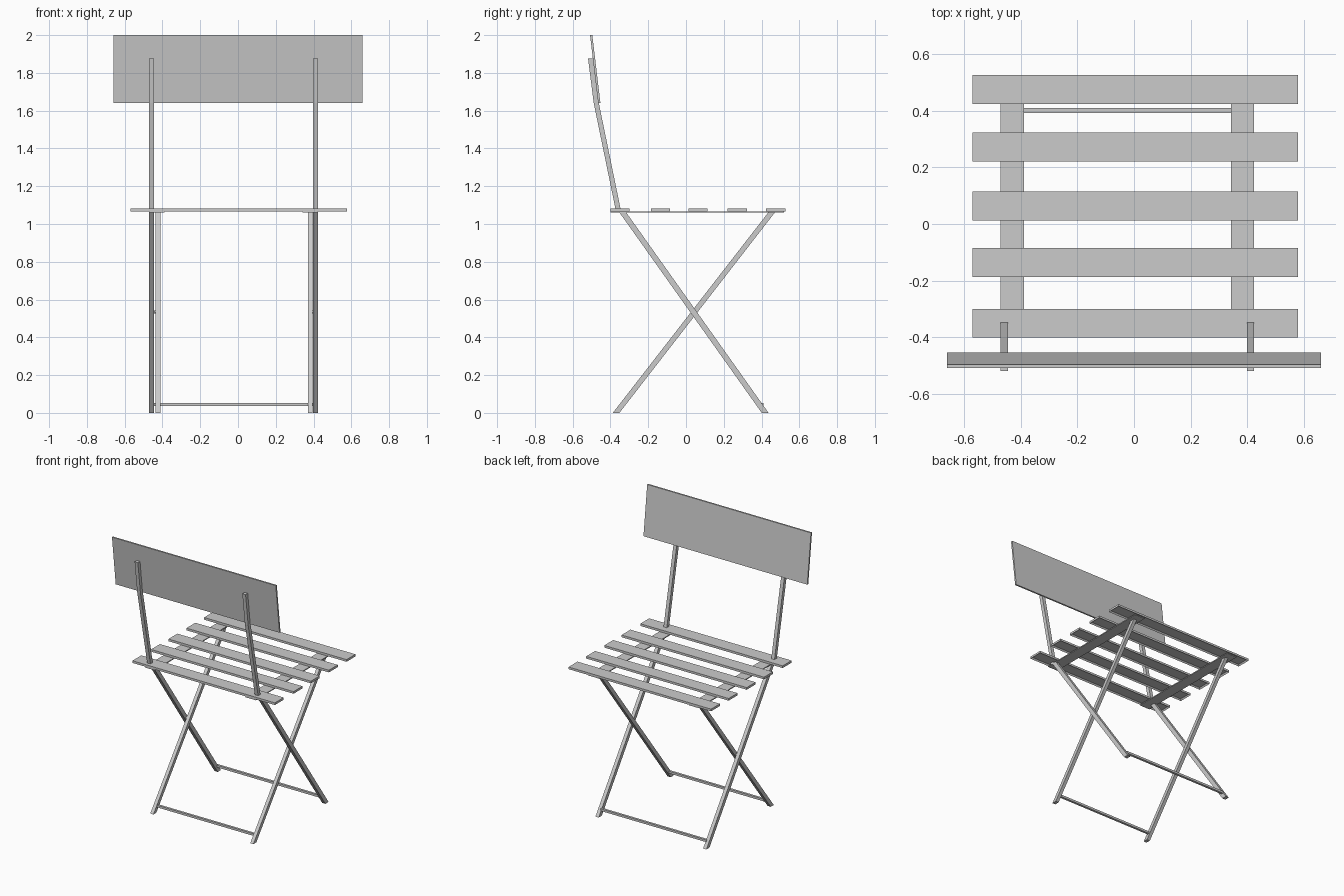
import bpy, bmesh, math

if "Cube" in bpy.data.objects:
    bpy.data.objects.remove(bpy.data.objects["Cube"])


def finish(name, bm):
    bmesh.ops.recalc_face_normals(bm, faces=bm.faces[:])
    me = bpy.data.meshes.new(name)
    bm.to_mesh(me)
    bm.free()
    ob = bpy.data.objects.new(name, me)
    bpy.context.collection.objects.link(ob)
    return ob


def extrude_x(name, profile, x0, x1):
    """Solid from a closed (y, z) outline swept along x."""
    bm = bmesh.new()
    face = bm.faces.new([bm.verts.new((x0, y, z)) for y, z in profile])
    ext = bmesh.ops.extrude_face_region(bm, geom=[face])
    verts = [g for g in ext["geom"] if isinstance(g, bmesh.types.BMVert)]
    bmesh.ops.translate(bm, verts=verts, vec=(x1 - x0, 0, 0))
    return finish(name, bm)


def box(name, x0, x1, y0, y1, z0, z1, hollow=0):
    bm = bmesh.new()
    bmesh.ops.create_cube(bm, size=1)
    for v in bm.verts:
        v.co = ((x0 + x1) / 2 + v.co.x * (x1 - x0),
                (y0 + y1) / 2 + v.co.y * (y1 - y0),
                (z0 + z1) / 2 + v.co.z * (z1 - z0))
    if hollow:
        # recess the underside, leaving a narrow rim
        bm.normal_update()
        under = min(bm.faces, key=lambda f: f.calc_center_median().z)
        bmesh.ops.inset_region(bm, faces=[under], thickness=0.012)
        for v in under.verts:
            v.co.z += hollow
    return finish(name, bm)


def strip(points):
    """Outline of a bar, given (y, z, horizontal width) stations."""
    return ([(y - w / 2, z) for y, z, w in points] +
            [(y + w / 2, z) for y, z, w in reversed(points)])


# rear legs running up into the bent back posts (outer pair)
outer = strip([(0.419, 0, 0.036), (-0.338, 1.066, 0.036)])
post = strip([(-0.357, 1.066, 0.027), (-0.475, 1.64, 0.027), (-0.505, 1.875, 0.027)])
# crossing legs (inner pair)
inner = strip([(-0.37, 0, 0.035), (0.457, 1.066, 0.035)])

for side, xo, xi, xs, xp in (("left", -0.47, -0.436, -0.47, -0.446),
                             ("right", 0.398, 0.37, 0.342, 0.393)):
    extrude_x(side + "_outer_leg", outer, xo, xo + 0.026)
    extrude_x(side + "_back_post", post, xo, xo + 0.026)
    extrude_x(side + "_inner_leg", inner, xi, xi + 0.025)
    box(side + "_seat_rail", xs, xs + 0.082, -0.40, 0.52, 1.060, 1.067)
    # pivot where the legs cross
    pivot = [(0.041 + 0.008 * math.cos(a * math.pi / 4),
              0.533 + 0.008 * math.sin(a * math.pi / 4)) for a in range(8)]
    extrude_x(side + "_pivot", pivot, xp, xp + 0.012)

# foot crossbars
box("outer_crossbar", -0.45, 0.403, 0.392, 0.409, 0.037, 0.053)
box("inner_crossbar", -0.415, 0.374, -0.347, -0.330, 0.037, 0.053)

# seat slats
for i, y in enumerate((0.475, 0.272, 0.064, -0.135, -0.35)):
    box("seat_slat_%d" % (i + 1), -0.57, 0.578, y - 0.051, y + 0.051,
        1.067, 1.083, hollow=0.010)

# back panel
extrude_x("back_panel", strip([(-0.459, 1.64, 0.012), (-0.502, 2.0, 0.012)]), -0.66, 0.66)
